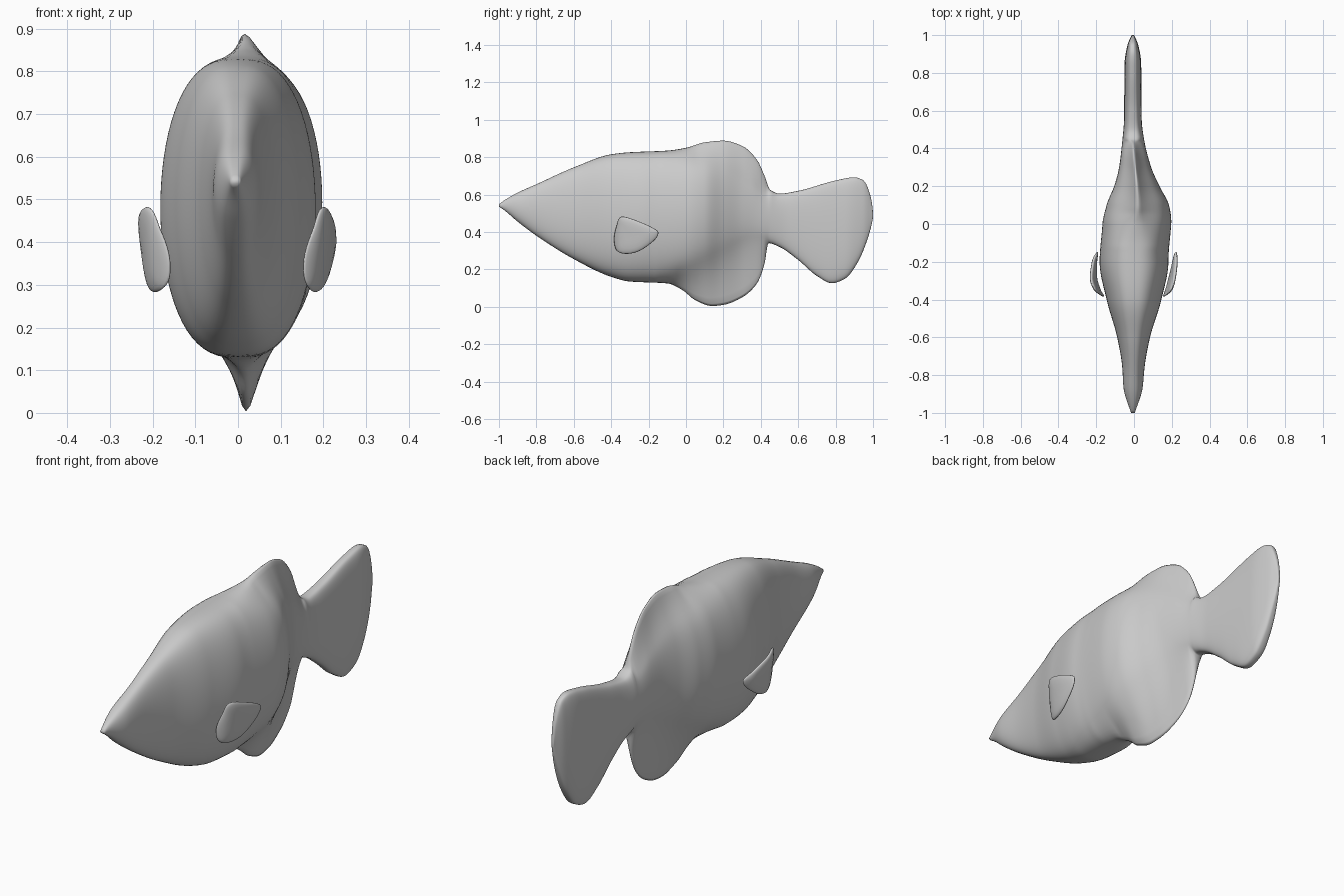
import bpy, bmesh, math

if "Cube" in bpy.data.objects:
    bpy.data.objects.remove(bpy.data.objects["Cube"])

grey = bpy.data.materials.new("plain grey")
grey.diffuse_color = (0.6, 0.6, 0.6, 1)
grey.use_nodes = True
grey.node_tree.nodes["Principled BSDF"].inputs["Base Color"].default_value = grey.diffuse_color


def curve(table, col=1):
    """Smooth interpolation through table rows without overshoot."""
    xs = [r[0] for r in table]
    vs = [r[col] for r in table]
    d = [(vs[i + 1] - vs[i]) / (xs[i + 1] - xs[i]) for i in range(len(xs) - 1)]
    m = [d[0]] + [2 * a * b / (a + b) if a * b > 0 else 0 for a, b in zip(d, d[1:])] + [d[-1]]

    def at(x):
        i = 0
        while i < len(xs) - 2 and x > xs[i + 1]:
            i += 1
        h = xs[i + 1] - xs[i]
        t = (x - xs[i]) / h
        return (vs[i] * (1 + 2 * t) * (1 - t) ** 2 + vs[i + 1] * t * t * (3 - 2 * t)
                + h * m[i] * t * (1 - t) ** 2 + h * m[i + 1] * t * t * (t - 1))
    return at


def finish(bm, name):
    bmesh.ops.remove_doubles(bm, verts=bm.verts, dist=1e-5)
    bmesh.ops.recalc_face_normals(bm, faces=bm.faces)
    me = bpy.data.meshes.new(name)
    bm.to_mesh(me)
    bm.free()
    ob = bpy.data.objects.new(name, me)
    bpy.context.collection.objects.link(ob)
    me.materials.append(grey)
    for p in me.polygons:
        p.use_smooth = True
    return ob


# Side outline (y, z) including the back, belly and tail fins
top = curve([(-1, .548), (-.97, .57), (-.9, .61), (-.8, .655), (-.6, .745), (-.4, .815), (-.3, .826),
             (-.1, .835), (0, .85), (.1, .879), (.2, .888), (.3, .86), (.38, .785), (.42, .70),
             (.45, .625), (.5, .605), (.6, .62), (.8, .675), (.9, .692), (.95, .675),
             (.98, .615), (.995, .55), (1, .5)])
low = curve([(-1, .535), (-.97, .515), (-.9, .455), (-.8, .38), (-.6, .255), (-.4, .16), (-.3, .135),
             (-.1, .125), (-.02, .09), (.05, .035), (.14, .004), (.2, .01), (.3, .05), (.38, .125),
             (.42, .23), (.44, .34), (.5, .32), (.6, .25), (.7, .165), (.78, .126),
             (.85, .15), (.92, .24), (.97, .36), (.995, .45), (1, .48)])
# Fleshy body limits under the fins
flesh_top = curve([(-1, 1), (-.2, .84), (0, .825), (.2, .79), (.35, .70), (.44, .62), (.5, .7), (1, .9)])
flesh_low = curve([(-1, 0), (-.3, .1), (-.15, .13), (0, .16), (.2, .25), (.35, .33), (.44, .345),
                   (.5, .25), (.7, 0), (1, 0)])
# Half width and sideways bend
girth = [(-1, .01, -.006), (-.87, .05, -.005), (-.75, .06, -.003), (-.6, .087, -.002), (-.4, .145, 0),
         (-.2, .182, 0), (0, .182, .015), (.1, .165, .02), (.2, .12, .015), (.3, .085, .006),
         (.45, .057, -.004), (.55, .047, -.006), (.85, .044, -.006), (.95, .028, -.006), (1, .006, -.006)]
half, bend = curve(girth), curve(girth, 2)


def ring(y):
    zt, zb = top(y), low(y)
    bt, bb = min(zt, flesh_top(y)), max(zb, flesh_low(y))
    w, cx = half(y), bend(y)
    n = 72
    pts = []
    p = .75 if y < .3 else max(.55, .75 - (y - .3))
    for i in range(n):
        a = 2 * math.pi * i / n
        s, c = math.sin(a), math.cos(a)
        f = abs(s) ** 14
        ext = (zt - bt) if s > 0 else (zb - bb)
        # Fins pinch the section to a thin ridge
        pinch = 1 - .65 * f * min(1, abs(ext) / .05)
        x = math.copysign(abs(c) ** p, c) * w * pinch
        pts.append((cx + x, y, (bt + bb) / 2 + (bt - bb) / 2 * s + ext * f))
    return pts


# Body with back, belly and tail fins as one loft
bm = bmesh.new()
stations = [-1 + .0125 * i for i in range(160)]
stations += [.405, .418, .43, .443, .993, .997, 1]
rings = [[bm.verts.new(q) for q in ring(y)] for y in sorted(stations)]
for r0, r1 in zip(rings, rings[1:]):
    for i in range(len(r0)):
        j = (i + 1) % len(r0)
        bm.faces.new((r0[i], r0[j], r1[j], r1[i]))
bm.faces.new(rings[0])
bm.faces.new(rings[-1])
finish(bm, "fish_body")

# Side fins: curved rounded plates rooted at their front edge
outline = [(-.345, .482), (-.25, .455), (-.165, .415), (-.148, .39), (-.175, .35), (-.25, .298),
           (-.32, .283), (-.37, .30), (-.385, .36), (-.372, .43)]


def smooth_loop(pts, steps=5):
    out, n = [], len(pts)
    for i in range(n):
        a, b, c, d = (pts[(i + k) % n] for k in (-1, 0, 1, 2))
        for s in range(steps):
            t = s / steps
            out.append(tuple(.5 * (2 * b[k] + (c[k] - a[k]) * t + (2 * a[k] - 5 * b[k] + 4 * c[k] - d[k]) * t * t
                                   + (3 * b[k] - a[k] - 3 * c[k] + d[k]) * t ** 3) for k in (0, 1)))
    return out


def side_fin(name, sign, reach):
    bm = bmesh.new()
    loop = smooth_loop(outline)
    cy, cz = -.28, .38
    for face in (1, -1):
        prev = None
        for r in (1, .98, .93, .85, .7, .45, .2, .001):
            cur = []
            for y, z in loop:
                y, z = cy + (y - cy) * r, cz + (z - cz) * r
                x = reach(y) + .13 * (z - .39) + face * .013 * math.sqrt(1 - r ** 4)
                cur.append(bm.verts.new((sign * x, y, z)))
            if prev:
                for i in range(len(cur)):
                    j = (i + 1) % len(cur)
                    bm.faces.new((prev[i], prev[j], cur[j], cur[i]))
            prev = cur
        bm.faces.new(prev)
    finish(bm, name)


side_fin("right_side_fin", 1, curve([(-.39, .155), (-.36, .18), (-.3, .2), (-.22, .215), (-.14, .222)]))
side_fin("left_side_fin", -1, curve([(-.39, .16), (-.35, .195), (-.28, .216), (-.2, .21), (-.14, .19)]))
